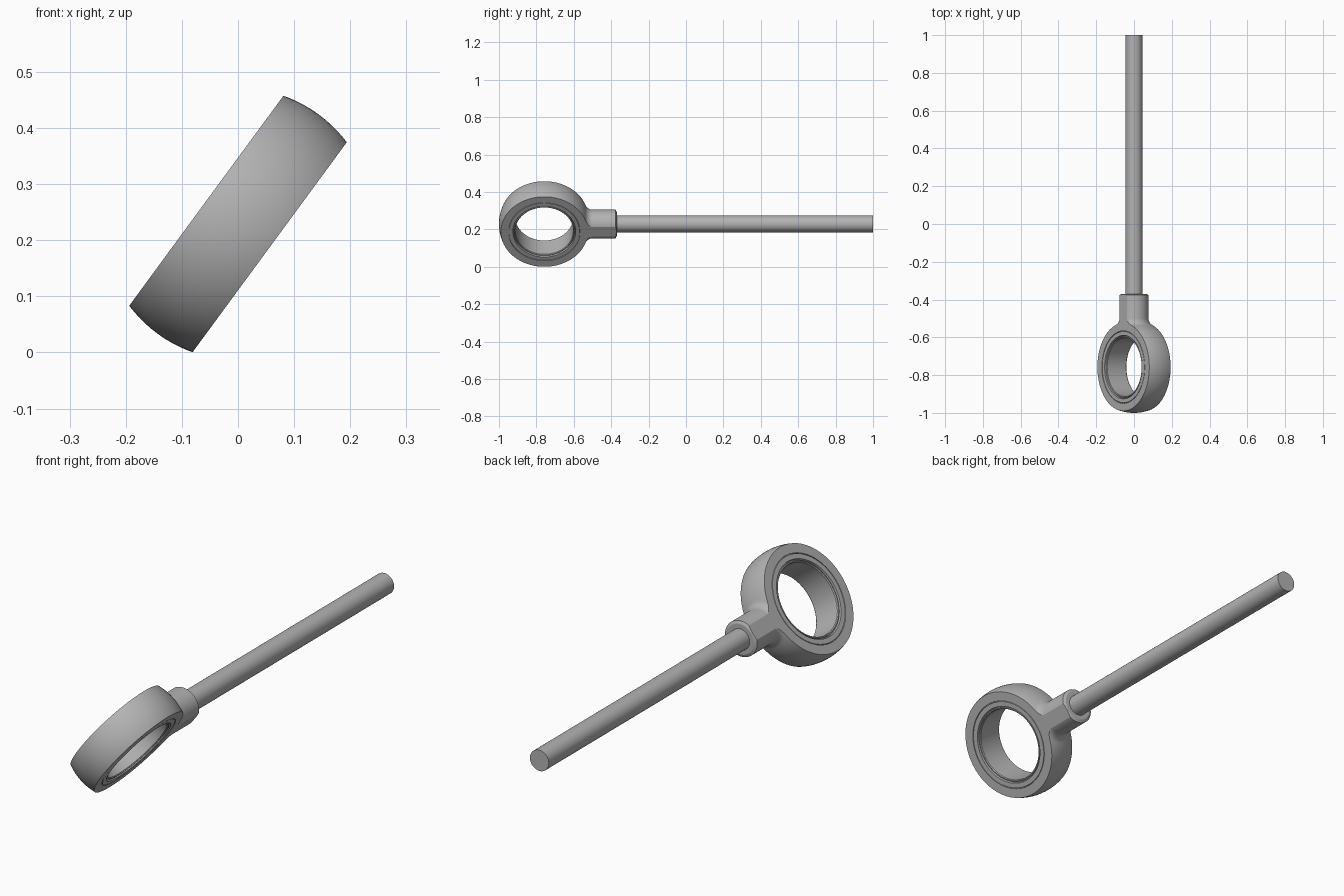
import bpy, bmesh
from math import sin, cos, pi, radians, atan2, sqrt
from mathutils import Vector, Matrix

cube = bpy.data.objects.get("Cube")
if cube:
    bpy.data.objects.remove(cube, do_unlink=True)

steel = bpy.data.materials.new("grey steel")
steel.use_nodes = True
GREY = (0.45, 0.45, 0.45, 1)
steel.diffuse_color = GREY
steel.node_tree.nodes["Principled BSDF"].inputs["Base Color"].default_value = GREY

BALL, HALF, NECK, FILLET, ROD = 0.2425, 0.07, 0.077, 0.04, 0.045
EYE_Y = BALL - 1
NECK_END = -0.37
# Tilt of the eye about the rod axis
PLACE = Matrix.Translation((0, 0, 0.229)) @ Matrix.Rotation(radians(36.3), 4, 'Y')


def lathe(points, axis, closed=False, segments=96):
    """Revolve (position along axis, radius) points around local x or y."""
    bm = bmesh.new()
    verts = [bm.verts.new((a, 0, r) if axis == 'X' else (0, a, r)) for a, r in points]
    pairs = list(zip(verts, verts[1:]))
    if closed:
        pairs.append((verts[-1], verts[0]))
    edges = [bm.edges.new(p) for p in pairs]
    bmesh.ops.spin(bm, geom=verts + edges, cent=(0, 0, 0), steps=segments, angle=2 * pi,
                   axis=(1, 0, 0) if axis == 'X' else (0, 1, 0))
    bmesh.ops.remove_doubles(bm, verts=bm.verts[:], dist=1e-5)
    bmesh.ops.recalc_face_normals(bm, faces=bm.faces[:])
    return bm


def finish(bm, name, shift=0):
    mesh = bpy.data.meshes.new(name)
    bm.to_mesh(mesh)
    bm.free()
    mesh.materials.append(steel)
    ob = bpy.data.objects.new(name, mesh)
    bpy.context.collection.objects.link(ob)
    ob.matrix_world = PLACE @ Matrix.Translation((0, shift, 0))
    return ob


def smooth(ob):
    bpy.ops.object.select_all(action='DESELECT')
    ob.select_set(True)
    bpy.context.view_layer.objects.active = ob
    bpy.ops.object.shade_smooth_by_angle(angle=radians(20))


# Eye body: ball, tangent fillet and neck in one profile
centre_r = NECK + FILLET
centre_y = sqrt((BALL + FILLET) ** 2 - centre_r ** 2)
tangent = atan2(centre_r, centre_y)
profile = []
for i in range(49):
    a = pi + (tangent - pi) * i / 48
    profile.append((EYE_Y + BALL * cos(a), BALL * sin(a) if i else 0))
for i in range(1, 11):
    a = tangent + (pi / 2 - tangent) * i / 10
    profile.append((EYE_Y + centre_y - FILLET * cos(a), centre_r - FILLET * sin(a)))
profile += [(NECK_END - 0.006, NECK), (NECK_END, NECK - 0.012), (NECK_END, 0)]
bm = lathe(profile, 'Y')

# Flat sides shared by the eye and the neck
for side in (-1, 1):
    cut = bmesh.ops.bisect_plane(bm, geom=bm.verts[:] + bm.edges[:] + bm.faces[:],
                                 plane_co=(side * HALF, 0, 0), plane_no=(side, 0, 0),
                                 clear_outer=True)
    rim = [e for e in cut["geom_cut"] if isinstance(e, bmesh.types.BMEdge)]
    bmesh.ops.edgeloop_fill(bm, edges=rim)
bmesh.ops.recalc_face_normals(bm, faces=bm.faces[:])
body = finish(bm, "eye_and_neck")

# Seat for the bearing
cutter = finish(lathe([(-0.2, 0), (-0.2, 0.192), (0.2, 0.192), (0.2, 0)], 'X'),
                "bearing_seat_cutter", EYE_Y)
cutter.hide_render = True
cutter.hide_viewport = True
bore = body.modifiers.new("bearing seat", 'BOOLEAN')
bore.operation = 'DIFFERENCE'
bore.solver = 'EXACT'
bore.object = cutter
bpy.context.view_layer.update()
evaluated = body.evaluated_get(bpy.context.evaluated_depsgraph_get())
bored = bpy.data.meshes.new_from_object(evaluated)
body.modifiers.clear()
body.data = bored
bpy.data.objects.remove(cutter, do_unlink=True)
smooth(body)

# Bearing: outer race with fine edge groove, recessed gap and inner race
half = [(0.064, 0.193), (0.064, 0.190), (0.0695, 0.189), (0.0695, 0.168),
        (0.058, 0.166), (0.058, 0.163), (0.066, 0.162), (0.066, 0.158), (0.062, 0.155)]
ring = half + [(-x, r) for x, r in reversed(half)]
smooth(finish(lathe(ring, 'X', closed=True), "bearing", EYE_Y))

# Rod, slightly sunk into the neck
smooth(finish(lathe([(NECK_END - 0.03, 0), (NECK_END - 0.03, ROD), (1, ROD), (1, 0)], 'Y', segments=64), "rod"))
